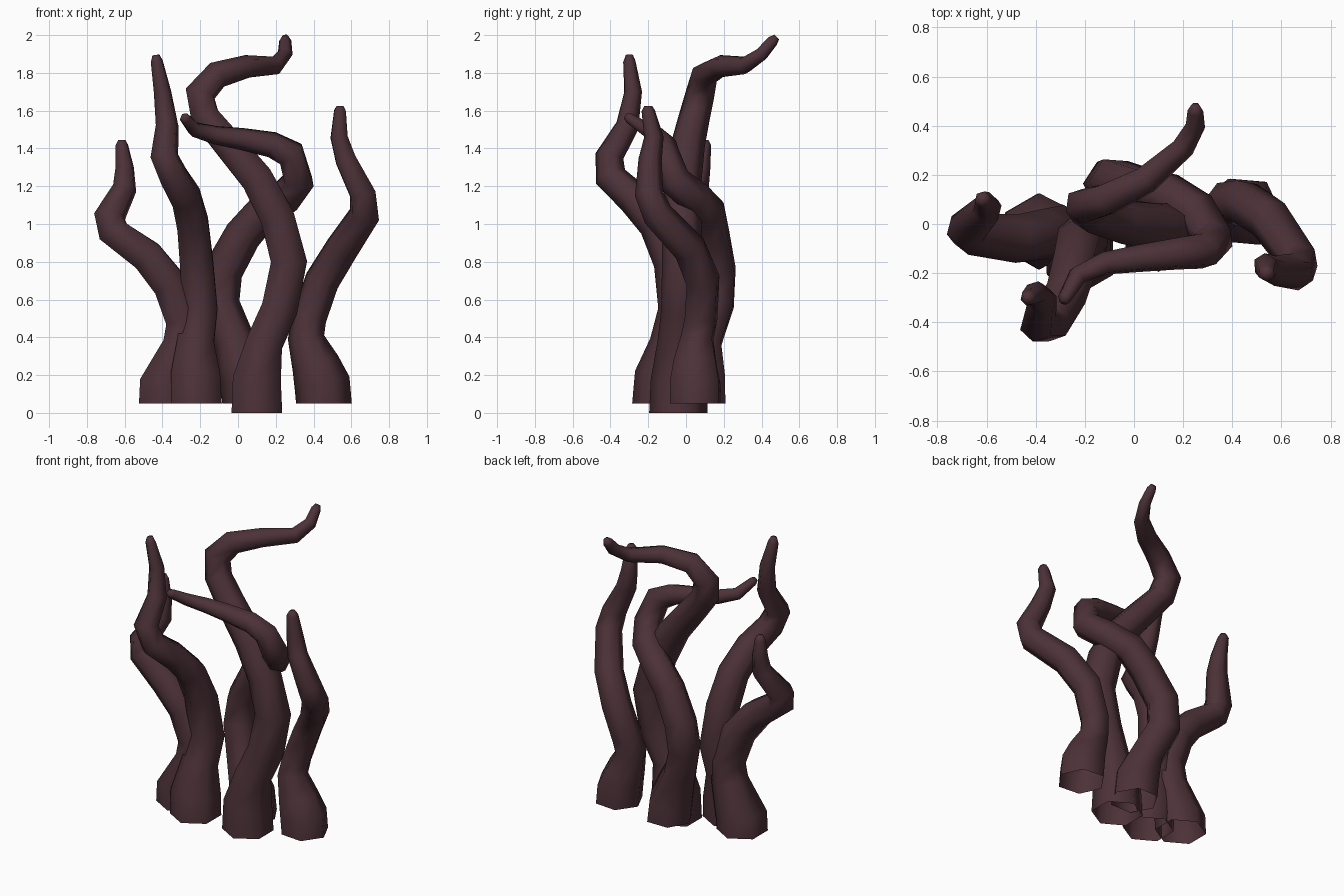
import bpy
import bmesh
from math import cos, sin, pi, radians
from mathutils import Vector

SIDES = 6

cube = bpy.data.objects.get("Cube")
if cube:
    bpy.data.objects.remove(cube, do_unlink=True)

# Single dark plum skin
skin = bpy.data.materials.new("dark_plum_skin")
skin.use_nodes = True
plum = (0.072, 0.031, 0.040, 1)
skin.diffuse_color = plum
skin.node_tree.nodes["Principled BSDF"].inputs["Base Color"].default_value = plum


def smoothstep(value):
    value = max(0, min(1, value))
    return value * value * (3 - 2 * value)


def make_tentacle(name, path, foot=0.155, neck=0.108, tip=0.03, taper=2.5, turn=0):
    """Sweep a tapering six-sided ring along the path, open at the foot."""
    points = [Vector(p) for p in path]
    distances = [0]
    for a, b in zip(points, points[1:]):
        distances.append(distances[-1] + (b - a).length)
    length = distances[-1]
    last = len(points) - 1

    bm = bmesh.new()
    rings = []
    tangent = Vector((0, 0, 1))
    side = Vector((0, 1, 0))
    for i, point in enumerate(points):
        # Carry the ring frame along the path without twisting
        incoming = (point - points[i - 1]).normalized() if i > 0 else tangent
        outgoing = (points[i + 1] - point).normalized() if i < last else incoming
        new_tangent = (incoming + outgoing).normalized() if i > 0 else tangent
        side = tangent.rotation_difference(new_tangent) @ side
        tangent = new_tangent
        across = tangent.cross(side)
        # Flared foot, nearly even body, quick taper to a rounded tip
        radius = neck + (tip - neck) * (distances[i] / length) ** taper
        radius += (foot - neck) * (1 - smoothstep((distances[i] - 0.1) / 0.28))
        if i == last:
            radius *= 0.65
        # Widen the ring at bends so that the tube keeps its thickness
        bend = (outgoing - incoming).normalized() if i > 0 else Vector()
        stretch = 1 / max(0.7, incoming.dot(tangent)) - 1
        ring = []
        for k in range(SIDES):
            angle = 2 * pi * k / SIDES + radians(turn)
            offset = side * cos(angle) + across * sin(angle)
            offset += bend * offset.dot(bend) * stretch
            ring.append(bm.verts.new(point + offset * radius))
        rings.append(ring)

    # Walls between neighbouring rings, then the blunt tip
    for low, high in zip(rings, rings[1:]):
        for k in range(SIDES):
            n = (k + 1) % SIDES
            bm.faces.new((low[k], low[n], high[n], high[k]))
    bm.faces.new(rings[-1])
    bmesh.ops.recalc_face_normals(bm, faces=bm.faces)
    for face in bm.faces:
        face.smooth = True

    mesh = bpy.data.meshes.new(name)
    bm.to_mesh(mesh)
    bm.free()
    mesh.materials.append(skin)
    tentacle = bpy.data.objects.new(name, mesh)
    bpy.context.collection.objects.link(tentacle)
    return tentacle


# Short outer tentacle on the -x side
make_tentacle("outer_right_tentacle", [
    (-.39, -.03, .05), (-.385, -.03, .15), (-.3, -.03, .36), (-.285, -.03, .48),
    (-.36, -.04, .68), (-.48, -.06, .83), (-.66, -.04, .96), (-.68, -.02, 1.04),
    (-.6, .06, 1.19), (-.6, .08, 1.3), (-.615, .1, 1.42), (-.615, .1, 1.445)],
    taper=3.2)

# Tall front tentacle that leans forward
make_tentacle("front_tentacle", [
    (-.22, -.13, .05), (-.225, -.12, .2), (-.225, -.08, .37), (-.2, -.04, .55),
    (-.22, -.07, .8), (-.24, -.155, 1), (-.275, -.28, 1.14), (-.34, -.4, 1.25),
    (-.39, -.405, 1.36), (-.375, -.31, 1.52), (-.4, -.28, 1.7),
    (-.43, -.3, 1.86), (-.435, -.3, 1.895)])

# Tallest tentacle, curling toward the back at the top
make_tentacle("tall_middle_tentacle", [
    (.1, -.04, 0), (.1, -.04, .18), (.14, -.04, .37), (.22, -.02, .55),
    (.27, -.02, .8), (.21, -.02, 1.03), (.1, -.015, 1.24), (-.05, .01, 1.42),
    (-.175, .045, 1.57), (-.2, .075, 1.69), (-.11, .1, 1.79), (.05, .18, 1.835),
    (.2, .31, 1.84), (.25, .4, 1.9), (.25, .46, 1.97), (.25, .48, 1.99)],
    neck=.112)

# Back tentacle that hooks over toward the front
make_tentacle("back_hooked_tentacle", [
    (.065, .08, .05), (.05, .08, .18), (-.02, .09, .38), (-.1, .16, .58),
    (-.08, .17, .75), (.025, .14, .94), (.13, .12, 1.06), (.25, .05, 1.14),
    (.32, -.06, 1.23), (.28, -.11, 1.37), (.18, -.12, 1.42), (.02, -.14, 1.45),
    (-.12, -.16, 1.47), (-.23, -.21, 1.5), (-.28, -.3, 1.56),
    (-.285, -.32, 1.57)], foot=.148, tip=.028, turn=30)

# Short outer tentacle on the +x side
make_tentacle("outer_left_tentacle", [
    (.455, .05, .05), (.445, .05, .16), (.41, .05, .26), (.36, .06, .4),
    (.375, .08, .5), (.445, .09, .7), (.55, .02, .87), (.67, -.15, 1.05),
    (.66, -.195, 1.16), (.57, -.19, 1.34), (.535, -.17, 1.46), (.54, -.2, 1.6),
    (.54, -.2, 1.625)], foot=.148, neck=.094, tip=.032, taper=3.6, turn=25)
